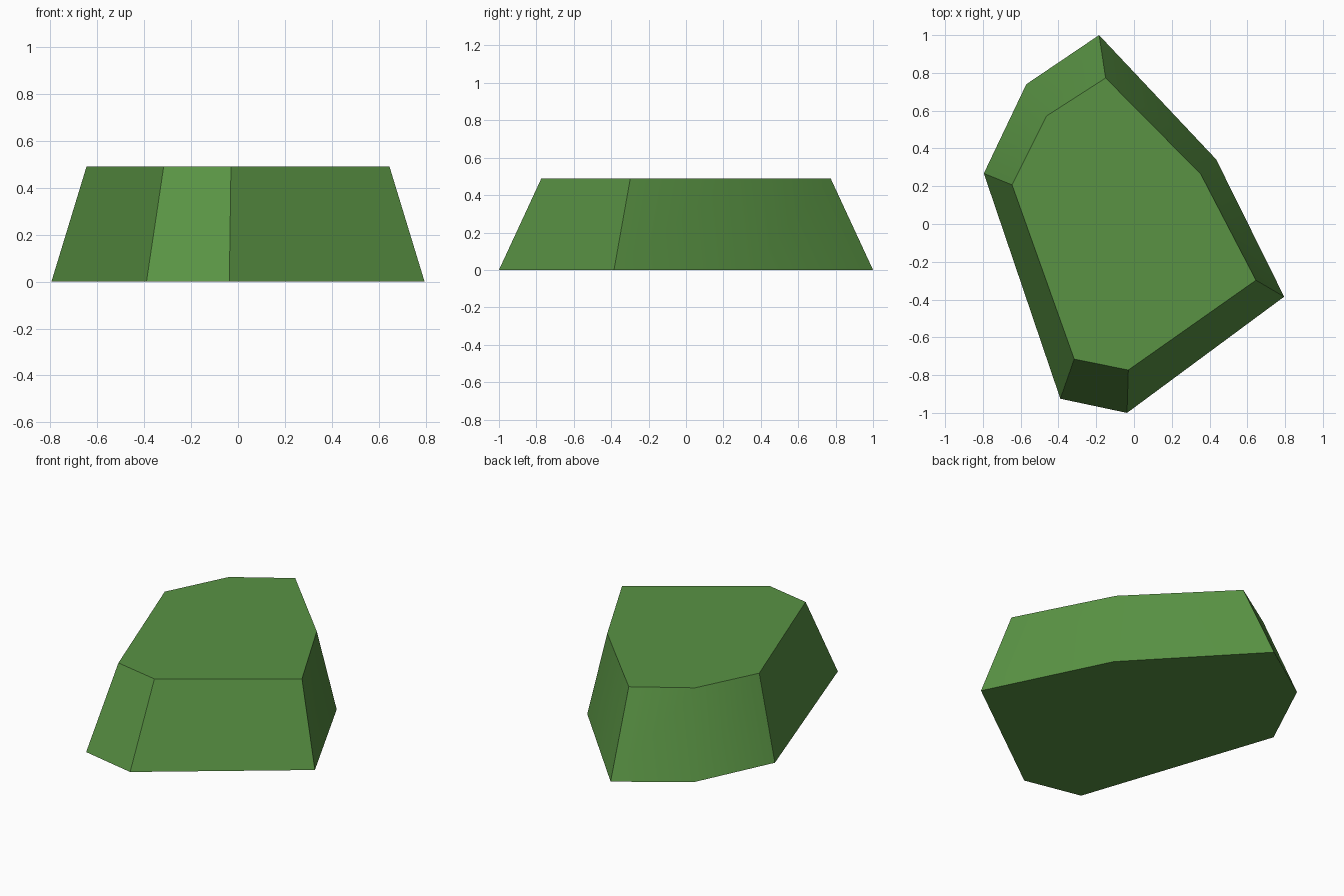
import bpy
import bmesh
import math

cube = bpy.data.objects.get("Cube")
if cube:
    bpy.data.objects.remove(cube, do_unlink=True)

# Leaf green material
green = bpy.data.materials.new("leaf_green")
green.use_nodes = True
color = (0.10, 0.29, 0.057, 1.0)
green.diffuse_color = color
bsdf = next(n for n in green.node_tree.nodes if n.type == "BSDF_PRINCIPLED")
bsdf.inputs["Base Color"].default_value = color

# Irregular seven-sided footprint, counter-clockwise
outline = [(-0.185, 1.0), (-0.57, 0.74), (-0.795, 0.268), (-0.39, -0.925),
           (-0.037, -1.0), (0.795, -0.385), (0.435, 0.342)]
height = 0.49
taper_x, taper_y = 0.812, 0.773

# Raise the footprint into a tapered block
bm = bmesh.new()
base = bm.faces.new([bm.verts.new((x, y, 0)) for x, y in outline])
raised = bmesh.ops.extrude_face_region(bm, geom=[base], use_keep_orig=True)["geom"]
for v in (g for g in raised if isinstance(g, bmesh.types.BMVert)):
    v.co = (v.co.x * taper_x, v.co.y * taper_y, height)
bmesh.ops.recalc_face_normals(bm, faces=bm.faces)

mesh = bpy.data.meshes.new("hedge_block")
bm.to_mesh(mesh)
bm.free()
mesh.materials.append(green)
block = bpy.data.objects.new("hedge_block", mesh)
bpy.context.collection.objects.link(block)

# Soften the shallow side corners, keep the steep ones crisp
bpy.ops.object.select_all(action="DESELECT")
block.select_set(True)
bpy.context.view_layer.objects.active = block
bpy.ops.object.shade_smooth_by_angle(angle=math.radians(30))
